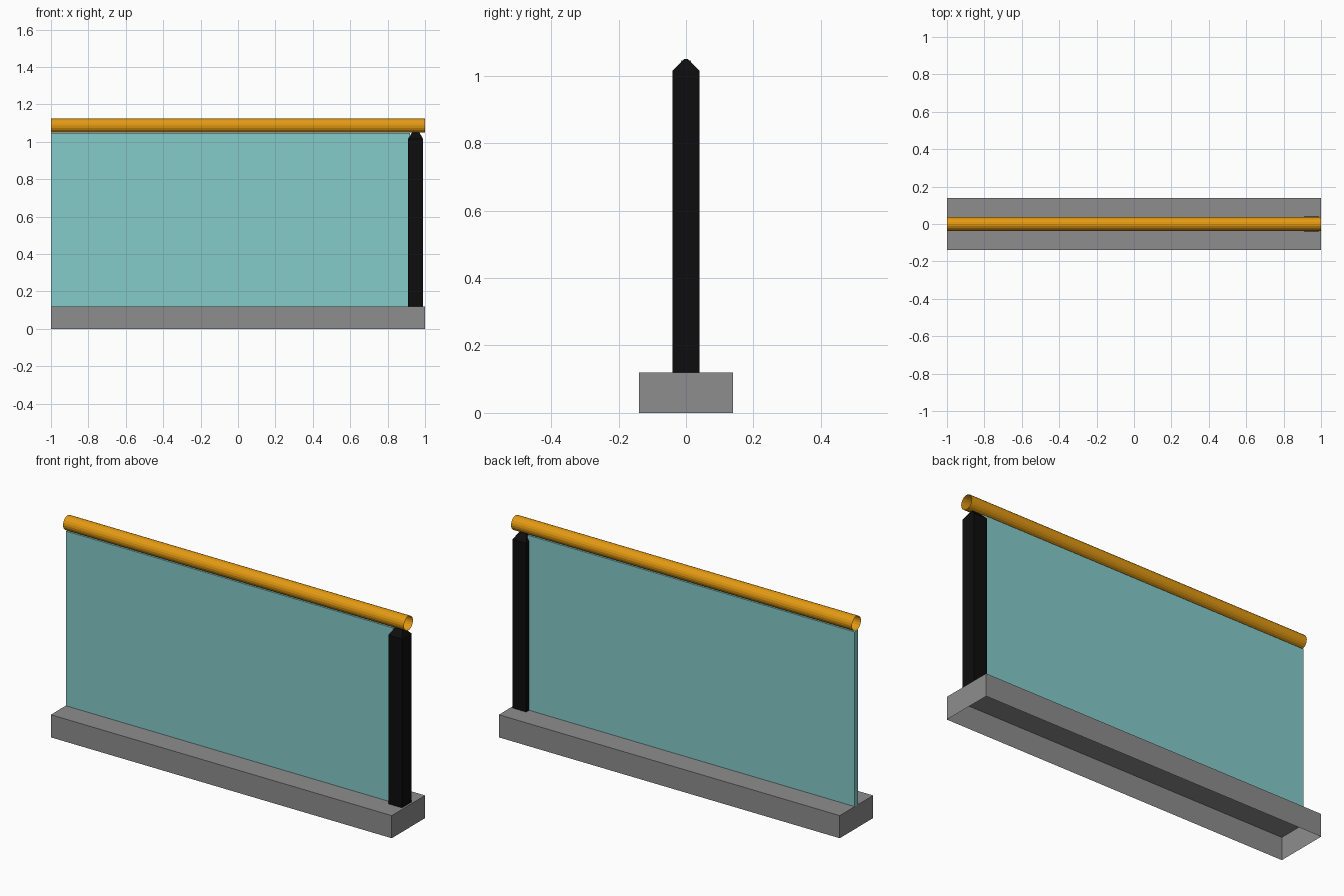
import bpy, bmesh, math
from mathutils import Matrix

if "Cube" in bpy.data.objects:
    bpy.data.objects.remove(bpy.data.objects["Cube"])


def material(name, rgb):
    m = bpy.data.materials.new(name)
    m.diffuse_color = (*rgb, 1)
    m.use_nodes = True
    m.node_tree.nodes["Principled BSDF"].inputs["Base Color"].default_value = m.diffuse_color
    return m


GREY = material("concrete grey", (0.27, 0.27, 0.27))
TEAL = material("glass teal", (0.23, 0.60, 0.59))
BLACK = material("post black", (0.004, 0.004, 0.004))
ORANGE = material("rail orange", (0.77, 0.32, 0.006))


def finish(name, bm, mat):
    bmesh.ops.recalc_face_normals(bm, faces=bm.faces)
    me = bpy.data.meshes.new(name)
    bm.to_mesh(me)
    bm.free()
    me.materials.append(mat)
    ob = bpy.data.objects.new(name, me)
    bpy.context.collection.objects.link(ob)
    return ob


def box(lo, hi, open_bottom=False):
    bm = bmesh.new()
    bmesh.ops.create_cube(bm, size=1)
    for v in bm.verts:
        v.co = [a + (c + 0.5) * (b - a) for a, b, c in zip(lo, hi, v.co)]
    if open_bottom:
        bm.normal_update()
        low = [f for f in bm.faces if f.normal.z < -0.9]
        bmesh.ops.delete(bm, geom=low, context='FACES')
    return bm


# Hollow kerb, open underneath
finish("base_kerb", box((-1, -0.14, 0), (1, 0.14, 0.12), True), GREY)

# Glass panel
finish("glass_panel", box((-1, -0.015, 0.12), (0.92, 0.015, 1.046)), TEAL)

# Square post with a tapered top
bm = box((0.91, -0.04, 0.12), (0.99, 0.04, 1.015))
bm.normal_update()
top = next(f for f in bm.faces if f.normal.z > 0.9)
cap = bmesh.ops.extrude_discrete_faces(bm, faces=[top])["faces"][0]
bmesh.ops.remove_doubles(bm, verts=[], dist=0.0001)
for v in cap.verts:
    v.co.x = 0.95 + (v.co.x - 0.95) * 0.5
    v.co.y *= 0.15
    v.co.z = 1.05
finish("post", bm, BLACK)

# Tubular handrail with open ends
bm = bmesh.new()
bmesh.ops.create_cone(bm, cap_ends=False, segments=20, radius1=0.0378,
                      radius2=0.0378, depth=2,
                      matrix=Matrix.Translation((0, 0, 1.0865))
                      @ Matrix.Rotation(math.pi / 2, 4, 'Y'))
finish("handrail", bm, ORANGE)
